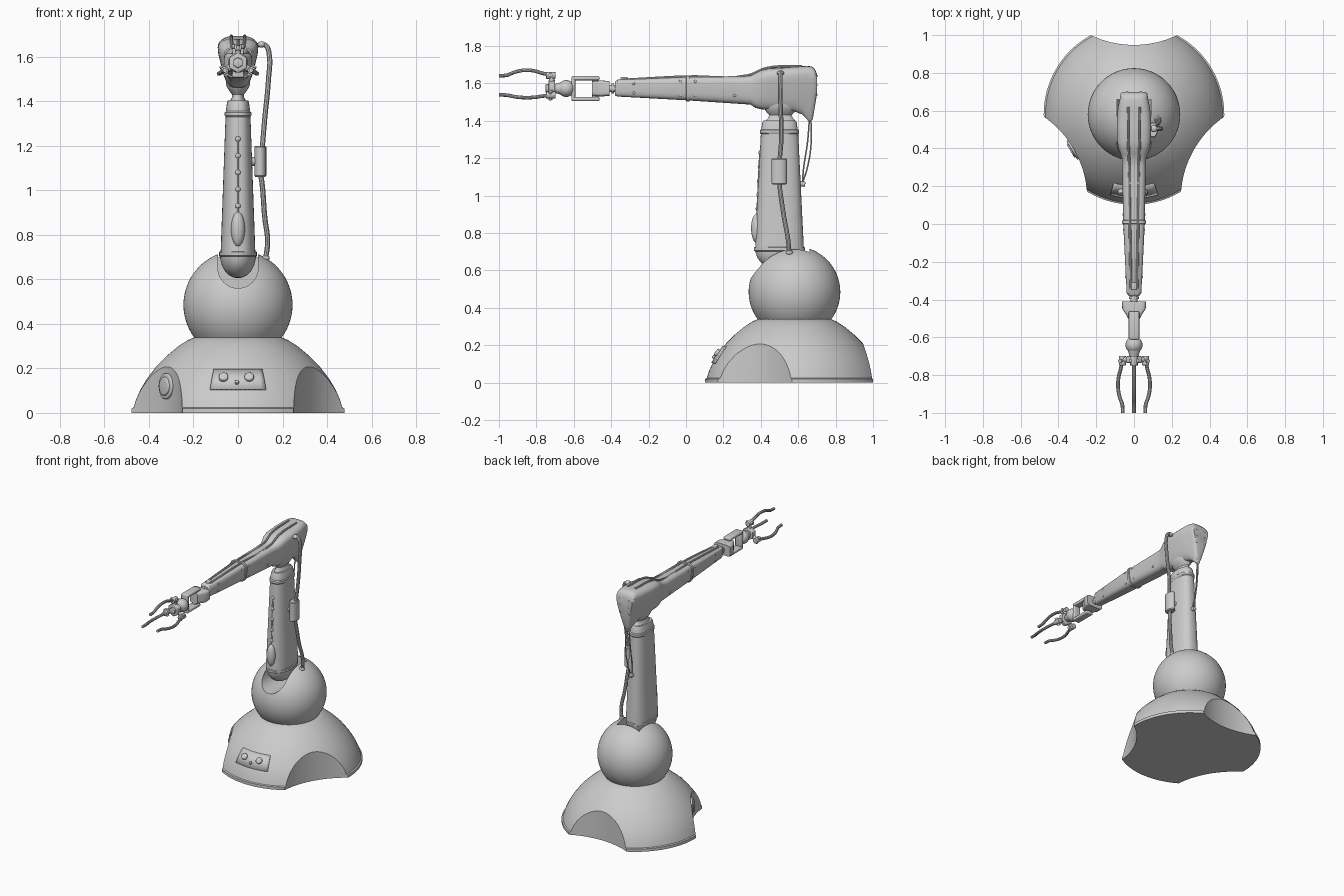
import bpy, bmesh
from math import sin, cos, pi, radians, sqrt
from mathutils import Vector

if "Cube" in bpy.data.objects:
    bpy.data.objects.remove(bpy.data.objects["Cube"])


def finish(ob, name, bevel=0, angle=35):
    ob.name = name
    bpy.ops.object.select_all(action='DESELECT')
    ob.select_set(True)
    bpy.context.view_layer.objects.active = ob
    if bevel:
        m = ob.modifiers.new("bevel", 'BEVEL')
        m.width, m.segments = bevel, 3
        bpy.ops.object.modifier_apply(modifier=m.name)
    bpy.ops.object.shade_smooth_by_angle(angle=radians(angle))
    return ob


def loft(name, rings, closed=True, caps=True):
    bm = bmesh.new()
    vs = [[bm.verts.new(p) for p in r] for r in rings]
    n = len(vs[0])
    for a, b in zip(vs, vs[1:]):
        for i in range(n if closed else n - 1):
            j = (i + 1) % n
            bm.faces.new((a[i], a[j], b[j], b[i]))
    if caps:
        bm.faces.new(vs[0][::-1])
        bm.faces.new(vs[-1])
    bmesh.ops.recalc_face_normals(bm, faces=bm.faces)
    me = bpy.data.meshes.new(name)
    bm.to_mesh(me)
    bm.free()
    ob = bpy.data.objects.new(name, me)
    bpy.context.collection.objects.link(ob)
    return ob


def sq(v, p):
    return (1 if v >= 0 else -1) * abs(v) ** p


def upright(name, cy, prof, n=48, p=1.0):
    """Stack of (half_x, half_y, z) rounded rings around (0, cy)."""
    return finish(loft(name, [[(hx * sq(cos(2*pi*i/n), p), cy + hy * sq(sin(2*pi*i/n), p), z)
                               for i in range(n)] for hx, hy, z in prof]), name)


def along(name, prof, p=0.55, n=40):
    """Stack of (y, z_top, z_bottom, half_width_top, half_width_bottom) rings along y."""
    rings = []
    for y, zt, zb, wt, wb in prof:
        ring = []
        for i in range(n):
            c, s = sq(cos(2*pi*i/n), p), sq(sin(2*pi*i/n), p)
            w = wb + (wt - wb) * (s + 1) / 2
            ring.append((w * c, y, (zt + zb) / 2 + (zt - zb) / 2 * s))
        rings.append(ring)
    return finish(loft(name, rings), name)


def rod(name, a, b, r1, r2=None, n=24, bevel=0):
    a, b = Vector(a), Vector(b)
    d = b - a
    bpy.ops.mesh.primitive_cone_add(vertices=n, radius1=r1, radius2=r1 if r2 is None else r2, depth=d.length,
                                    location=(a + b) / 2, rotation=d.to_track_quat('Z', 'Y').to_euler())
    return finish(bpy.context.object, name, bevel)


def ball(name, c, s, n=32):
    bpy.ops.mesh.primitive_uv_sphere_add(segments=n, ring_count=n // 2, radius=1, location=c)
    ob = bpy.context.object
    ob.scale = s
    bpy.ops.object.transform_apply(location=False, rotation=False)
    return finish(ob, name)


def box(name, lo, hi, bevel=0.006):
    lo, hi = Vector(lo), Vector(hi)
    bpy.ops.mesh.primitive_cube_add(size=1, location=(lo + hi) / 2)
    ob = bpy.context.object
    ob.scale = hi - lo
    bpy.ops.object.transform_apply(location=False, rotation=False)
    return finish(ob, name, bevel)


def tube(name, pts, r):
    cu = bpy.data.curves.new(name, 'CURVE')
    cu.dimensions, cu.bevel_depth, cu.bevel_resolution, cu.use_fill_caps = '3D', r, 3, True
    sp = cu.splines.new('BEZIER')
    sp.bezier_points.add(len(pts) - 1)
    for bp, p in zip(sp.bezier_points, pts):
        bp.co = p
        bp.handle_left_type = bp.handle_right_type = 'AUTO'
    sp.resolution_u = 6
    ob = bpy.data.objects.new(name, cu)
    bpy.context.collection.objects.link(ob)
    bpy.context.view_layer.objects.active = ob
    bpy.ops.object.select_all(action='DESELECT')
    ob.select_set(True)
    bpy.ops.object.convert(target='MESH')
    return finish(bpy.context.object, name)


def cut(ob, cutter):
    m = ob.modifiers.new("cut", 'BOOLEAN')
    m.operation, m.object, m.solver = 'DIFFERENCE', cutter, 'EXACT'
    bpy.context.view_layer.objects.active = ob
    bpy.ops.object.modifier_apply(modifier=m.name)
    bpy.data.objects.remove(cutter)
    finish(ob, ob.name)


CY = 0.58  # base centre
# Base dome with rim and three vertical scoops
dome = [(.478, 0), (.478, .02), (.469, .024), (.458, .06), (.438, .105), (.41, .152), (.366, .21),
        (.32, .256), (.27, .298), (.225, .327), (.195, .34)]
base = upright("base_dome", CY, [(r, r, z) for r, z in dome], n=96)
for a in (90, 210, 330):
    x, y = .9 * cos(radians(a)), CY + .9 * sin(radians(a))
    cut(base, rod("scoop_cutter", (x, y, -.1), (x, y, .5), .532, n=128))

# Round port in the left scoop
d = Vector((cos(radians(210)), sin(radians(210)), 0))
c = Vector((0, CY, .12)) + d * .36
rod("side_port", c, c + d * .02, .058, n=32, bevel=.005)
rod("side_port_cap", c, c + d * .028, .042, n=32, bevel=.006)

# Front control panel following the dome, with knobs
panel = loft("control_panel", [[((r + .003) * sin(t), CY - (r + .003) * cos(t), z)
                                for t in [radians(-16.5 + 33 * i / 12) for i in range(13)]]
                               for r, z in ((.438, .105), (.41, .152), (.377, .195))], closed=False, caps=False)
m = panel.modifiers.new("thickness", 'SOLIDIFY')
m.thickness, m.offset = .008, 0
finish(panel, "control_panel")
for x, z, r, y in ((-.065, .155, .021, .172), (.05, .155, .021, .172), (-.005, .13, .009, .156)):
    rod("panel_knob", (x, y + .02, z - .012), (x, y - .014, z + .012), r, bevel=r * .3)

# Shoulder ball with slot for the column
R = .245
prof = [(R * cos(t), R * cos(t), .485 + R * sin(t)) for t in [radians(-37 + 126.5 * i / 28) for i in range(29)]]
shoulder = upright("shoulder_ball", CY, prof, n=64)
slot = [(.09 * cos(t), .65 + .09 * sin(t)) for t in [pi + pi * i / 20 for i in range(21)]] + [(.09, .9), (-.09, .9)]
cut(shoulder, loft("slot_cutter", [[(x, y, z) for x, z in slot] for y in (.25, .66)]))
rod("base_neck_ring", (0, CY, .325), (0, CY, .35), .185, n=64)

# Lower column: rounded foot, collar, tapered shaft, top cap
upright("column_foot", .5, [(.08 * sqrt(max(0, 1 - k*k)) + .001, .128 * sqrt(max(0, 1 - k*k)) + .001, .71 - .105 * k)
                            for k in (1, .97, .9, .8, .65, .45, .2, 0)])
upright("column_collar", .5, [(.08, .13, .702), (.085, .137, .706), (.085, .137, .722), (.08, .13, .726)])
upright("column_shaft", .5, [(.078, .13, .72), (.056, .1, 1.33)], p=.8)
upright("column_cap", .5, [(.056, .1, 1.33), (.06, .105, 1.336), (.06, .104, 1.35), (.055, .097, 1.355),
                           (.05, .092, 1.39), (.046, .085, 1.403)], p=.8)
tube("column_front_seam", [(0, .38, .86), (0, .398, 1.24)], .007)
ball("column_front_pod", (0, .378, .825), (.031, .03, .078))
for i in range(5):
    z = .93 + .075 * i
    ball("column_rivet", (0, .377 + .049 * (z - .86), z), (.012, .008, .012), 12)
upright("elbow_neck", .505, [(.04, .085, 1.395), (.028, .066, 1.415), (.026, .06, 1.43), (.04, .075, 1.447),
                             (.055, .095, 1.475), (.055, .095, 1.5)])

# Forearm and elbow housing in one smooth loft
along("forearm_and_elbow", [
    (-.38, 1.61, 1.535, .03, .025), (-.365, 1.62, 1.53, .042, .033), (0, 1.635, 1.51, .062, .048),
    (.30, 1.638, 1.49, .068, .05), (.345, 1.642, 1.487, .07, .051), (.37, 1.655, 1.47, .08, .052),
    (.40, 1.67, 1.462, .095, .052), (.44, 1.68, 1.46, .104, .052), (.52, 1.685, 1.455, .107, .05),
    (.58, 1.689, 1.45, .104, .047), (.62, 1.692, 1.435, .1, .04), (.645, 1.693, 1.41, .096, .026),
    (.663, 1.692, 1.388, .093, .018), (.678, 1.688, 1.41, .09, .02), (.69, 1.675, 1.48, .084, .034),
    (.7, 1.65, 1.54, .07, .045)])
along("forearm_band", [(y, 1.637 + d, 1.509 - d, .063 + d, .049 + d) for y, d in
                       ((0, 0), (.002, .005), (.018, .005), (.02, 0))])
for s in (-1, 1):
    tube("top_ridge", [(s * .016, -.34, 1.619), (s * .022, 0, 1.637), (s * .026, .33, 1.643),
                       (s * .03, .43, 1.682), (s * .03, .62, 1.693)], .007)
    for y, z in ((-.28, 1.6), (-.28, 1.55), (-.03, 1.61), (-.03, 1.535), (.05, 1.61), (.05, 1.535), (.26, 1.535)):
        k = (y + .365) / .665
        w = .042 + .026 * k - (.012 + .004 * k) * (1.63 - z) / .12
        ball("arm_screw", (s * w, y, z), (.005, .008, .008), 12)
    for z in (1.64, 1.59, 1.54):
        ball("elbow_back_screw", (s * .035, .697, z), (.008, .006, .008), 12)
box("arm_end_clip", (-.014, -.35, 1.61), (.014, -.31, 1.635))

# Wrist stub, clevis block and fork
WZ = 1.573
rod("wrist_stub", (0, -.37, WZ), (0, -.42, WZ), .019)
rod("wrist_stub_ring", (0, -.385, WZ), (0, -.397, WZ), .026)
along("wrist_block", [(-.41, 1.612, 1.534, .064, .064), (-.45, 1.616, 1.53, .062, .062),
                      (-.475, 1.614, 1.532, .045, .045), (-.502, 1.61, 1.536, .03, .03)], p=.35)
for z in (1.628, 1.517):
    box("fork_plate", (-.028, -.612, z - .011), (.028, -.462, z + .011), .008)
    rod("fork_pin", (0, -.485, WZ), (0, -.485, z), .018)
box("fork_crosspiece", (-.026, -.612, 1.515), (.026, -.592, 1.63))

# Wrist ball and gripper palm
ball("wrist_ball", (0, -.64, WZ), (.045, .045, .045))
rod("palm_neck", (0, -.66, WZ), (0, -.705, WZ), .036, .022)
rod("palm_hub", (0, -.7, WZ), (0, -.735, WZ), .046, n=6, bevel=.004)
rod("palm_centre", (0, -.73, WZ), (0, -.75, WZ), .024, n=6, bevel=.003)


# Three fingers with knuckles around the palm
def polar(r, y, t, side=0):
    return Vector((r * cos(t) - side * sin(t), y, WZ + r * sin(t) + side * cos(t)))


for a in (90, 210, 330):
    t = radians(a)
    rod("palm_spoke", polar(.03, -.718, t), polar(.08, -.718, t), .014, n=12)
    rod("knuckle_block", polar(.07, -.698, t), polar(.07, -.748, t), .019, n=8, bevel=.003)
    rod("knuckle_pin", polar(.072, -.725, t, -.026), polar(.072, -.725, t, .026), .011, n=16)
    tube("finger", [polar(r, y, t) for r, y in ((.074, -.73), (.082, -.77), (.094, -.81), (.097, -.87),
                                                (.086, -.92), (.072, -.955), (.068, -1.0))], .01)

# Side hose with inline canister
tube("upper_hose", [(.09, .505, 1.655), (.125, .505, 1.65), (.14, .505, 1.61), (.137, .505, 1.5),
                    (.12, .51, 1.32), (.108, .5, 1.18)], .012)
tube("lower_hose", [(.1, .498, 1.08), (.108, .503, 1.03), (.12, .525, .88), (.133, .545, .77),
                    (.124, .553, .69)], .012)
upright_can = upright("hose_canister", .498, [(.022, .036, 1.06), (.027, .041, 1.066), (.027, .041, 1.194),
                                              (.022, .036, 1.2)])
upright_can.location.x = .1
rod("canister_bracket", (.05, .498, 1.13), (.09, .498, 1.13), .02)
for p in ((.105, .505, 1.655), (.124, .553, .695)):
    ball("hose_fitting", p, (.019, .019, .014), 16)

# Thin wires from the elbow tail to the column back
for s, y in ((-1, .66), (1, .668)):
    tube("back_wire", [(s * .008, y, 1.41), (s * .012, y - .005 + s * .006, 1.28), (s * .01, y - .025 + s * .006, 1.15),
                       (s * .006, .622, 1.065)], .004)
rod("wire_socket", (0, .595, 1.068), (0, .637, 1.06), .014, bevel=.003)
